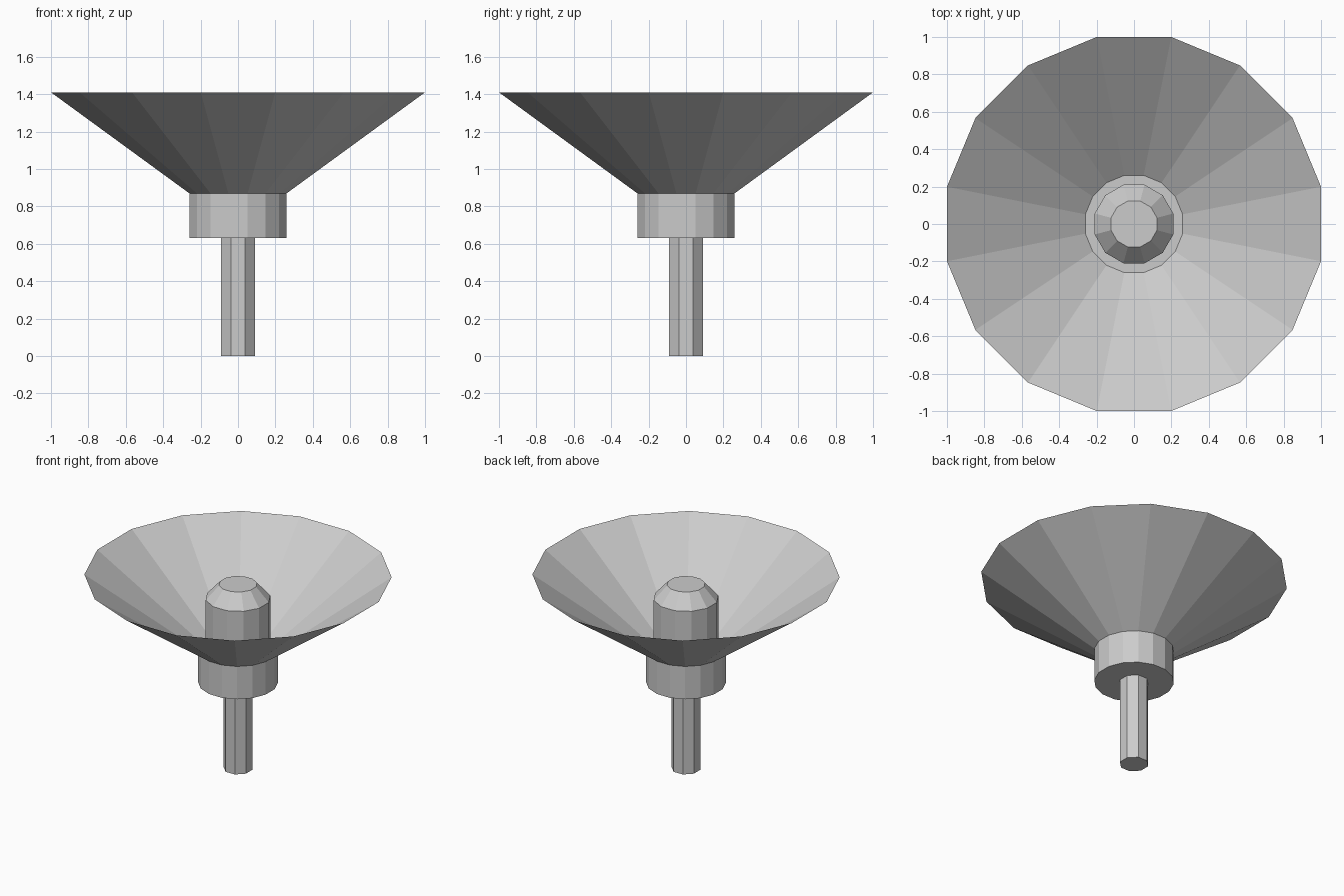
import bpy
import bmesh
from math import cos, sin, pi

cube = bpy.data.objects.get("Cube")
if cube:
    bpy.data.objects.remove(cube, do_unlink=True)

grey = bpy.data.materials.new("light_grey")
grey.use_nodes = True
colour = (0.6, 0.6, 0.6, 1)
grey.diffuse_color = colour
grey.node_tree.nodes["Principled BSDF"].inputs["Base Color"].default_value = colour


def turned_part(name, sides, profile, capped=True):
    """Flat-sided turned solid; profile lists (half width, height) upward."""
    bm = bmesh.new()
    rings = []
    for half_width, z in profile:
        r = half_width / cos(pi / sides)
        angles = [(i + 0.5) * 2 * pi / sides for i in range(sides)]
        rings.append([bm.verts.new((r * cos(a), r * sin(a), z)) for a in angles])
    for low, high in zip(rings, rings[1:]):
        for i in range(sides):
            j = (i + 1) % sides
            bm.faces.new((low[i], low[j], high[j], high[i]))
    if capped:
        bm.faces.new(rings[0][::-1])
        bm.faces.new(rings[-1])
    mesh = bpy.data.meshes.new(name)
    bm.to_mesh(mesh)
    bm.free()
    mesh.materials.append(grey)
    obj = bpy.data.objects.new(name, mesh)
    bpy.context.collection.objects.link(obj)
    return obj


# Octagonal stem and the collar it carries
turned_part("stem", 8, [(0.09, 0), (0.09, 0.63)])
turned_part("collar", 16, [(0.26, 0.63), (0.26, 0.87)])

# Open thin reflector flaring from the collar
turned_part("reflector", 16, [(0.26, 0.87), (1.0, 1.41)], capped=False)

# Bulb with a bevelled top, standing inside the reflector
turned_part("bulb", 12, [(0.21, 0.87), (0.21, 1.25), (0.123, 1.35)])
